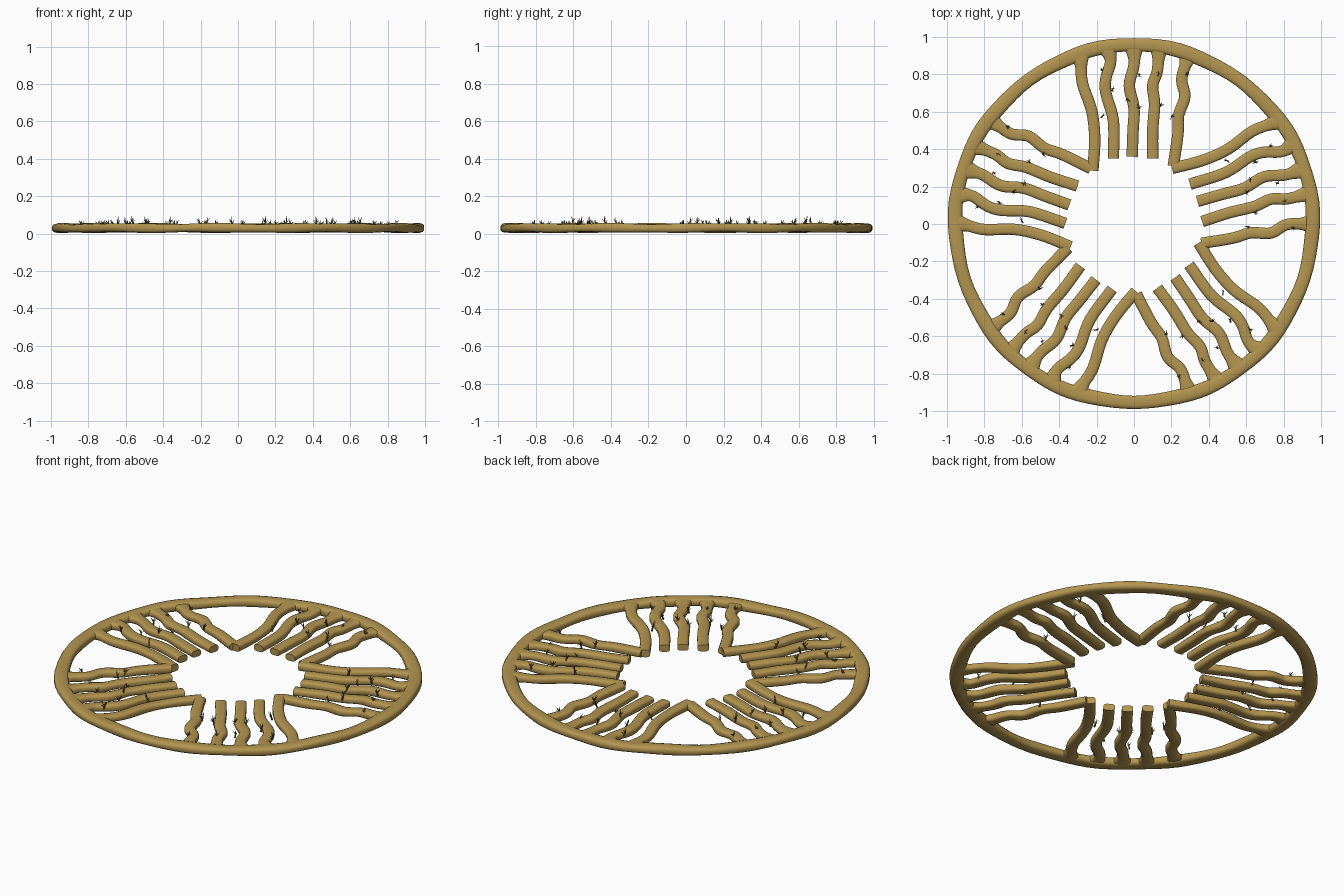
import bpy, bmesh, math, random
from mathutils import Vector, Matrix

if "Cube" in bpy.data.objects:
    bpy.data.objects.remove(bpy.data.objects["Cube"])

random.seed(4)


def material(name, color):
    m = bpy.data.materials.new(name)
    m.diffuse_color = color
    m.use_nodes = True
    m.node_tree.nodes["Principled BSDF"].inputs["Base Color"].default_value = m.diffuse_color
    return m


WOOD = material("golden_wood", (0.45, 0.30, 0.08, 1))
TWIG = material("dark_twig", (0.16, 0.13, 0.04, 1))


def section(n, power):
    # rounded-box cross-section
    out = []
    for i in range(n):
        a = math.tau * (i + 0.5) / n
        c, s = math.cos(a), math.sin(a)
        out.append((math.copysign(abs(c) ** power, c), math.copysign(abs(s) ** power, s)))
    return out


def sweep(bm, pts, sizes, prof, closed=False):
    n, rings = len(pts), []
    for i, p in enumerate(pts):
        a = pts[(i - 1) % n] if closed else pts[max(i - 1, 0)]
        b = pts[(i + 1) % n] if closed else pts[min(i + 1, n - 1)]
        t = (b - a).normalized()
        side = t.cross(Vector((0, 0, 1)))
        if side.length < 0.05:
            side = Vector((1, 0, 0))
        side.normalize()
        up = side.cross(t)
        w, h = sizes[i]
        rings.append([bm.verts.new(p + side * u * w + up * v * h) for u, v in prof])
    m = len(prof)
    for i in range(n if closed else n - 1):
        r, q = rings[i], rings[(i + 1) % n]
        for j in range(m):
            bm.faces.new((r[j], r[(j + 1) % m], q[(j + 1) % m], q[j]))
    if not closed:
        bm.faces.new(rings[0])
        bm.faces.new(rings[-1])


def smooth_path(ctrl, steps=5):
    # Catmull-Rom through the control points
    c = [ctrl[0] * 2 - ctrl[1]] + ctrl + [ctrl[-1] * 2 - ctrl[-2]]
    out = []
    for i in range(1, len(c) - 2):
        p0, p1, p2, p3 = c[i - 1:i + 3]
        for k in range(steps):
            t = k / steps
            out.append(0.5 * (2 * p1 + (p2 - p0) * t + (2 * p0 - 5 * p1 + 4 * p2 - p3) * t * t
                              + (3 * p1 - p0 - 3 * p2 + p3) * t ** 3))
    return out + [ctrl[-1]]


def finish(bm, name, mat, angle=0):
    bmesh.ops.recalc_face_normals(bm, faces=bm.faces)
    me = bpy.data.meshes.new(name)
    bm.to_mesh(me)
    bm.free()
    me.materials.append(mat)
    ob = bpy.data.objects.new(name, me)
    ob.rotation_euler.z = angle
    bpy.context.collection.objects.link(ob)
    bpy.ops.object.select_all(action='DESELECT')
    ob.select_set(True)
    bpy.context.view_layer.objects.active = ob
    bpy.ops.object.shade_smooth_by_angle(angle=math.radians(40))
    return ob


def repeat_around(ob, count=5):
    for k in range(1, count):
        c = ob.copy()
        c.name = f"{ob.name}_{k + 1}"
        c.rotation_euler.z = math.tau * k / count
        bpy.context.collection.objects.link(c)


# Outer ring, slightly uneven
bm = bmesh.new()
pts, sizes = [], []
for i in range(100):
    a = math.tau * i / 100
    r = 0.956 + 0.004 * math.cos(5 * (a - math.pi / 2)) + 0.002 * math.sin(15 * a)
    pts.append(Vector((r * math.cos(a), r * math.sin(a), 0.03 + 0.002 * math.sin(10 * a))))
    sizes.append((0.038 + 0.002 * math.cos(10 * a), 0.024 + 0.002 * math.cos(15 * a)))
sweep(bm, pts, sizes, section(12, 0.65), closed=True)
finish(bm, "outer_ring", WOOD)

# One group of five wavy slats (outer end first), repeated around the ring
SLATS = [
    [(-.29, .91), (-.283, .85), (-.275, .75), (-.225, .60), (-.21, .45), (-.22, .285)],
    [(-.145, .95), (-.125, .87), (-.15, .78), (-.15, .70), (-.11, .55), (-.11, .35)],
    [(0, .95), (0, .85), (-.025, .74), (0, .62), (-.005, .50), (-.01, .36)],
    [(.135, .95), (.125, .82), (.10, .74), (.11, .64), (.10, .50), (.10, .35)],
    [(.295, .91), (.275, .85), (.255, .77), (.272, .68), (.238, .58), (.235, .48), (.21, .31)],
]
for i, s in enumerate(SLATS):
    bm = bmesh.new()
    path = smooth_path([Vector((x, y, 0.03)) for x, y in s])
    sizes = []
    for k, p in enumerate(path):
        flare = max(0, 1 - (path[0] - p).length / 0.08)
        sizes.append((0.031 + 0.028 * flare ** 1.5, 0.021 + 0.0015 * math.sin(k * 0.6 + i)))
    sweep(bm, path, sizes, section(12, 0.6))
    repeat_around(finish(bm, f"slat_{i + 1}", WOOD))

# Small branching twigs sprouting from the slat sides
TWIGS = [(-.165, .825), (-.11, .725), (-.175, .57), (-.035, .67), (.03, .62),
         (.03, .80), (.14, .80), (.14, .63), (.285, .80), (.205, .58)]
bm = bmesh.new()
TRI = section(4, 1)


def stick(a, b, r0, r1):
    sweep(bm, [a, (a + b) / 2, b], [(r0, r0), ((r0 + r1) / 2,) * 2, (r1, r1)], TRI)


for x, y in TWIGS:
    base = Vector((x, y, 0.03))
    h = random.uniform(0.035, 0.065)
    lean = Vector((random.uniform(-.012, .012), random.uniform(-.012, .012), 0))
    mid = base + lean + Vector((0, 0, h * 0.55))
    tip = mid + lean * 0.5 + Vector((0, 0, h * 0.45))
    stick(base, mid, 0.006, 0.0035)
    stick(mid, tip, 0.0035, 0.001)
    for k in range(4):
        a = random.uniform(0, math.tau)
        start = base.lerp(mid, 0.5 + 0.16 * k)
        d = Vector((math.cos(a) * 0.016, math.sin(a) * 0.016, random.uniform(.012, .022)))
        stick(start, start + d, 0.0028, 0.0008)
repeat_around(finish(bm, "twigs", TWIG))
